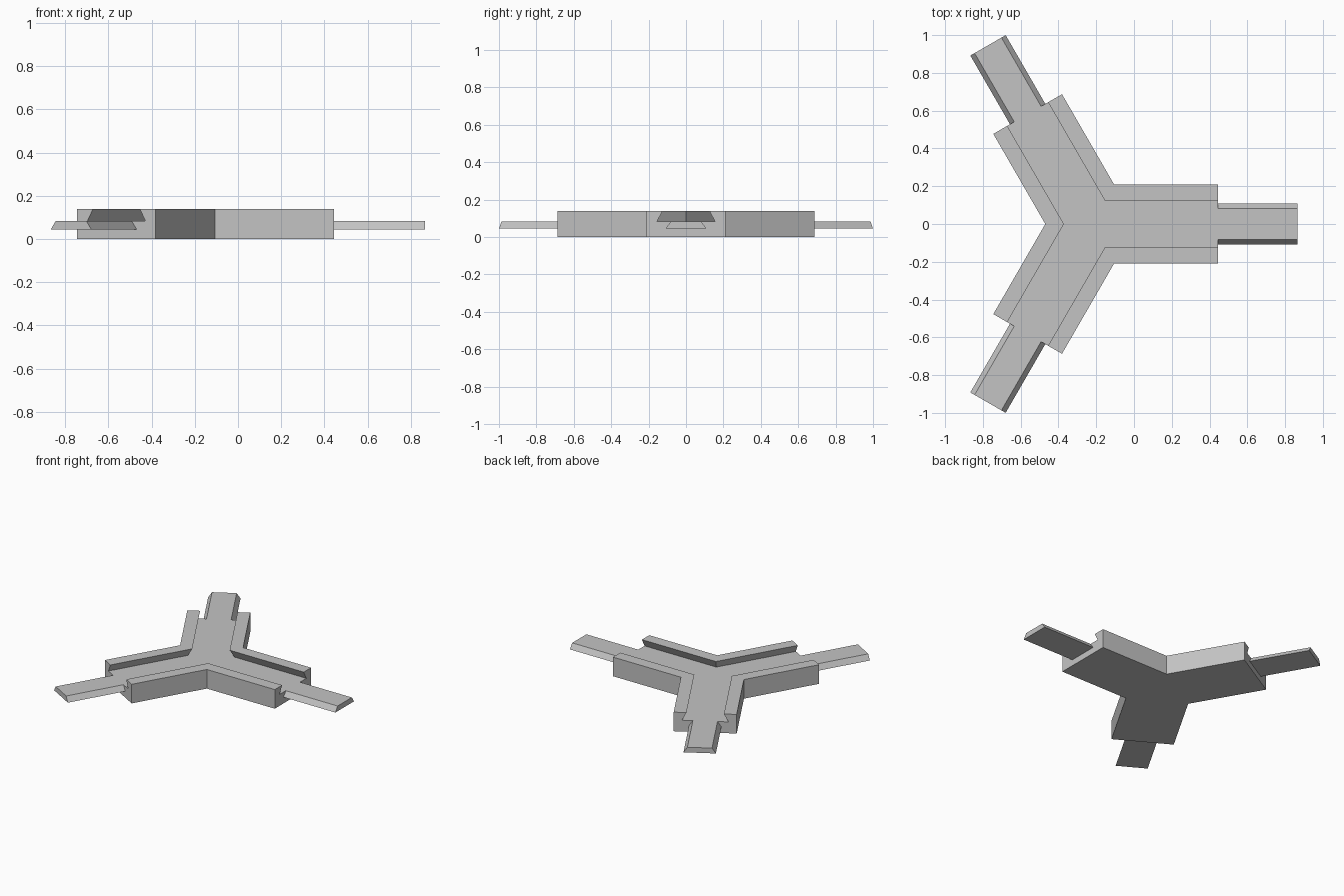
import bpy
import bmesh
from math import sin, cos, radians
from mathutils import Vector

if "Cube" in bpy.data.objects:
    bpy.data.objects.remove(bpy.data.objects["Cube"])

HUB = Vector((-0.227, 0, 0))
BODY_END, TONGUE_END = 0.672, 1.092
FLOOR, TOP = 0.083, 0.14
# Half width and height along one wall: outer face, rim, undercut groove side
WALL = [(0.21, 0), (0.21, TOP), (0.125, TOP), (0.155, FLOOR)]
# Tongue section, narrower at the top
TONGUE = [(-0.108, 0.045), (0.108, 0.045), (0.082, FLOOR), (-0.082, FLOOR)]

grey = bpy.data.materials.new("plain grey")
grey.use_nodes = True
grey.diffuse_color = (0.55, 0.55, 0.55, 1)
grey.node_tree.nodes["Principled BSDF"].inputs["Base Color"].default_value = grey.diffuse_color


def finish(name, bm):
    bmesh.ops.recalc_face_normals(bm, faces=bm.faces)
    mesh = bpy.data.meshes.new(name)
    bm.to_mesh(mesh)
    bm.free()
    mesh.materials.append(grey)
    bpy.context.collection.objects.link(bpy.data.objects.new(name, mesh))


def arm_point(arm, along, side, z):
    a = radians(120 * arm)
    return HUB + Vector((along * cos(a) - side * sin(a), along * sin(a) + side * cos(a), z))


# Three-armed body with a dovetail channel running through every arm
bm = bmesh.new()
gaps = []
for arm in range(3):
    stations = []
    for place in ("start", "corner", "end"):
        ring = []
        for w, z in WALL:
            if place == "start":
                p = arm_point(arm, BODY_END, w, z)
            elif place == "corner":
                p = arm_point(arm + 0.5, w / sin(radians(60)), 0, z)
            else:
                p = arm_point(arm + 1, BODY_END, -w, z)
            ring.append(bm.verts.new(p))
        stations.append(ring)
    gaps.append(stations)
    for a, b in zip(stations, stations[1:]):
        for i in range(len(WALL) - 1):
            bm.faces.new((a[i], b[i], b[i + 1], a[i + 1]))

# Underside, channel floor and arm ends
for level in (0, -1):
    bm.faces.new([ring[level] for stations in gaps for ring in stations])
for arm in range(3):
    bm.faces.new(gaps[arm][0] + gaps[arm - 1][2][::-1])
finish("junction_body", bm)

# Dovetail tongue on each arm, level with the channel floor
for arm, name in enumerate(("left_tongue", "back_right_tongue", "front_right_tongue")):
    bm = bmesh.new()
    near, far = [[bm.verts.new(arm_point(arm, d, w, z)) for w, z in TONGUE]
                 for d in (BODY_END, TONGUE_END)]
    bm.faces.new(near)
    bm.faces.new(far)
    for i in range(4):
        j = (i + 1) % 4
        bm.faces.new((near[i], near[j], far[j], far[i]))
    finish(name, bm)
